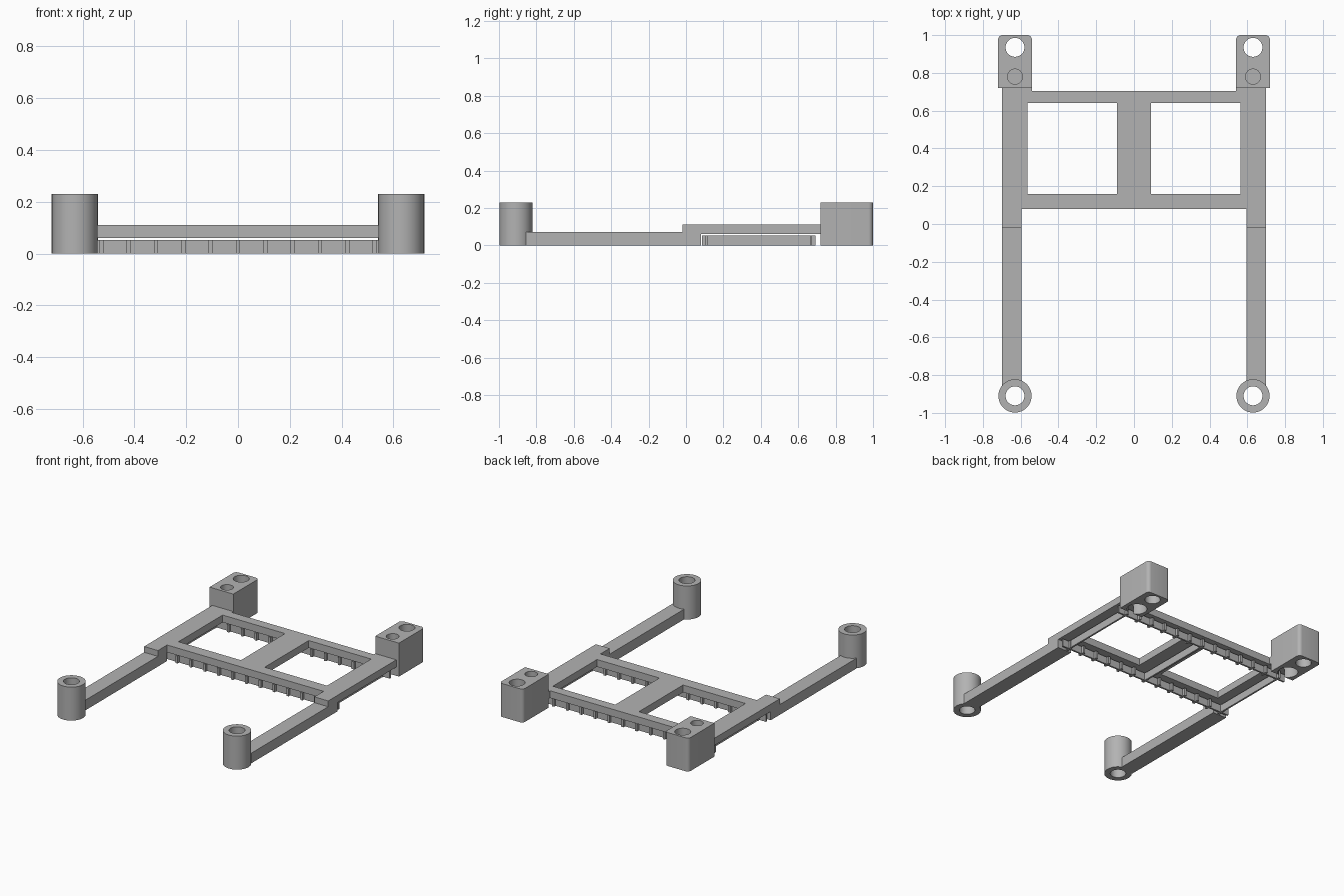
import bpy, bmesh
from math import radians

if "Cube" in bpy.data.objects:
    bpy.data.objects.remove(bpy.data.objects["Cube"])

grey = bpy.data.materials.new("matte grey")
grey.use_nodes = True
COLOR = (0.45, 0.45, 0.45, 1)
grey.diffuse_color = COLOR
grey.node_tree.nodes["Principled BSDF"].inputs["Base Color"].default_value = COLOR


def finish(name, bm):
    bmesh.ops.recalc_face_normals(bm, faces=bm.faces)
    mesh = bpy.data.meshes.new(name)
    bm.to_mesh(mesh)
    bm.free()
    mesh.materials.append(grey)
    obj = bpy.data.objects.new(name, mesh)
    bpy.context.collection.objects.link(obj)
    return obj


def prism(name, outline, z0, z1):
    bm = bmesh.new()
    face = bm.faces.new([bm.verts.new((x, y, z0)) for x, y in outline])
    out = bmesh.ops.extrude_face_region(bm, geom=[face])
    verts = [v for v in out["geom"] if isinstance(v, bmesh.types.BMVert)]
    bmesh.ops.translate(bm, verts=verts, vec=(0, 0, z1 - z0))
    return finish(name, bm)


def box(name, x0, x1, y0, y1, z0, z1):
    return prism(name, [(x0, y0), (x1, y0), (x1, y1), (x0, y1)], z0, z1)


def cylinder(name, x, y, r, z0, z1):
    bpy.ops.mesh.primitive_cylinder_add(vertices=48, radius=r, depth=z1 - z0,
                                        location=(x, y, (z0 + z1) / 2))
    obj = bpy.context.object
    obj.name = name
    obj.data.materials.append(grey)
    return obj


def select(obj):
    bpy.ops.object.select_all(action="DESELECT")
    obj.select_set(True)
    bpy.context.view_layer.objects.active = obj


def cut(obj, cutter):
    mod = obj.modifiers.new("cut", "BOOLEAN")
    mod.operation = "DIFFERENCE"
    mod.solver = "EXACT"
    mod.object = cutter
    select(obj)
    bpy.ops.object.modifier_apply(modifier=mod.name)
    bpy.data.objects.remove(cutter)


def smooth(obj):
    select(obj)
    bpy.ops.object.shade_smooth_by_angle(angle=radians(30))


# Flat frame with two windows
half = [(0.595, 0.08), (0.595, -0.02), (0.70, -0.02), (0.70, 0.72),
        (0.54, 0.72), (0.54, 0.705)]
outline = half + [(-x, y) for x, y in reversed(half)]
frame = prism("frame", outline, 0.06, 0.11)
for s in (-1, 1):
    x0, x1 = sorted((s * 0.09, s * 0.565))
    cut(frame, box("window_cutter", x0, x1, 0.16, 0.64, 0, 0.3))

for s, side in ((-1, "right"), (1, "left")):
    x = s * 0.63
    # Front arm and its tube
    x0, x1 = sorted((s * 0.595, s * 0.70))
    box(side + "_arm", x0, x1, -0.855, 0.08, 0, 0.07)
    tube = cylinder(side + "_tube", x, -0.91, 0.088, 0, 0.23)
    cut(tube, cylinder("bore_cutter", x, -0.91, 0.05, -0.1, 0.4))
    smooth(tube)

    # Rear block with rounded back corners
    block = box(side + "_block", x - 0.09, x + 0.09, 0.72, 1.0, 0, 0.23)
    bm = bmesh.new()
    bm.from_mesh(block.data)
    corners = [e for e in bm.edges
               if all(v.co.y > 0.99 for v in e.verts)
               and abs(e.verts[0].co.z - e.verts[1].co.z) > 0.1]
    bmesh.ops.bevel(bm, geom=corners, offset=0.025, segments=6,
                    profile=0.5, affect="EDGES")
    bm.to_mesh(block.data)
    bm.free()
    # Through hole, blind screw hole and pocket underneath
    cut(block, cylinder("hole_cutter", x, 0.935, 0.05, -0.1, 0.4))
    cut(block, cylinder("screw_cutter", x, 0.78, 0.04, 0.12, 0.4))
    cut(block, cylinder("pocket_cutter", x, 0.78, 0.064, -0.1, 0.10))
    smooth(block)

# Thin support walls below the frame, separated by a small gap
TOP = 0.052
for name, y in (("front", 0.11), ("rear", 0.668)):
    box(name + "_support_wall", -0.69, 0.69, y - 0.006, y + 0.006, 0, TOP)
    for i in range(-6, 7):
        x = i * 0.1055
        box(name + "_support_rib", x - 0.008, x + 0.008,
            y - 0.024, y + 0.024, 0, TOP)
for name, x in (("right", -0.633), ("middle", 0), ("left", 0.633)):
    box(name + "_support_wall", x - 0.006, x + 0.006, 0.087, 0.69, 0, TOP)
